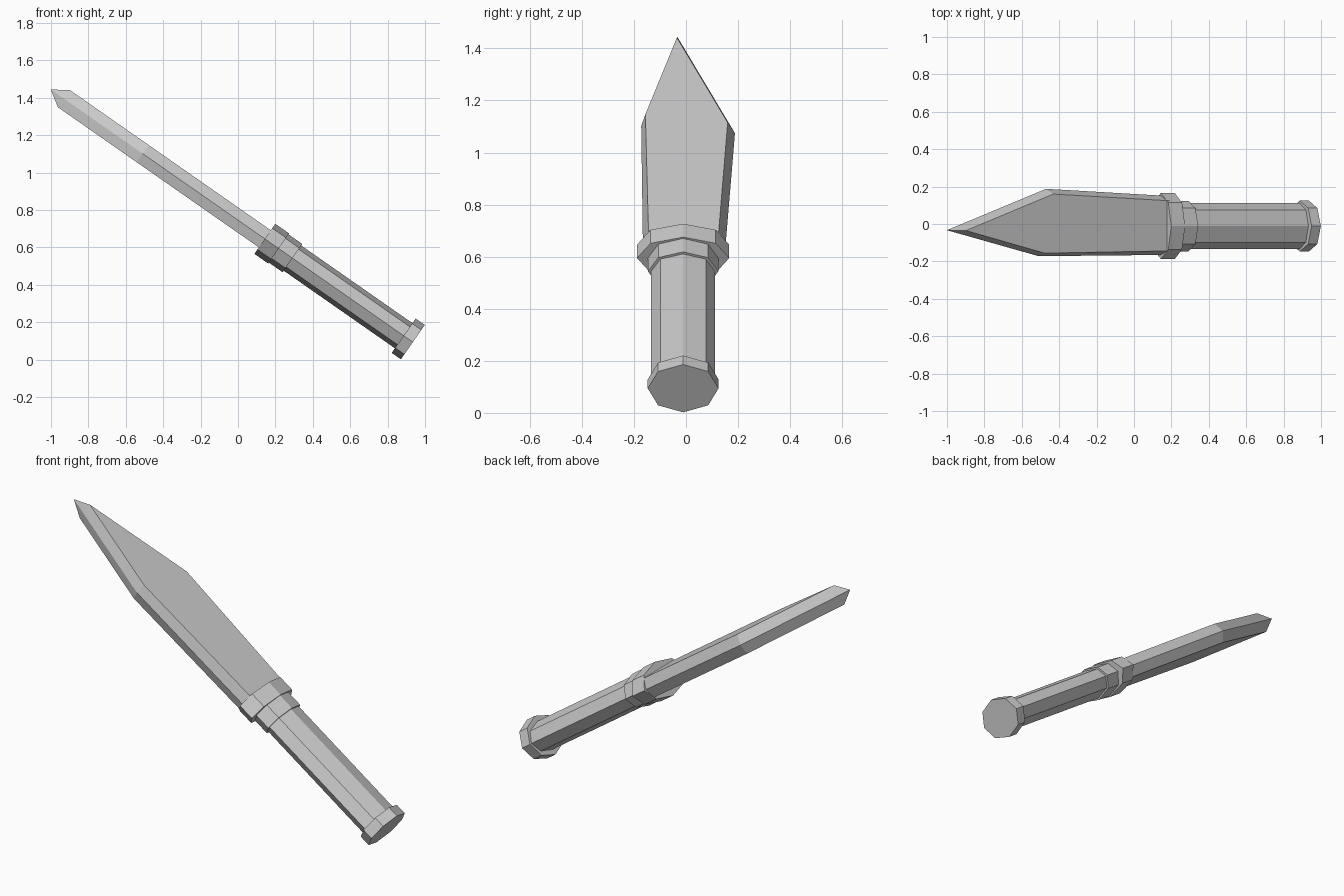
import bpy, bmesh, math
from mathutils import Vector

if "Cube" in bpy.data.objects:
    bpy.data.objects.remove(bpy.data.objects["Cube"])

# Knife axis: from pommel end up towards the tip
ANGLE = math.radians(34.9)
AXIS = Vector((-math.cos(ANGLE), 0, math.sin(ANGLE)))
SIDE = Vector((0, 1, 0))
UP = Vector((math.sin(ANGLE), 0, math.cos(ANGLE)))
ORIGIN = Vector((0.935, 0, 0.094))


def place(s, y, n):
    return ORIGIN + AXIS * s + SIDE * y + UP * n


def loft(name, rings, cap_ends):
    """Join matching closed rings of points with quads."""
    bm = bmesh.new()
    loops = [[bm.verts.new(place(*p)) for p in ring] for ring in rings]
    for a, b in zip(loops, loops[1:]):
        for i in range(len(a)):
            j = (i + 1) % len(a)
            bm.faces.new((a[i], a[j], b[j], b[i]))
    if cap_ends:
        bm.faces.new(loops[0])
        bm.faces.new(loops[-1])
    bmesh.ops.recalc_face_normals(bm, faces=bm.faces)
    mesh = bpy.data.meshes.new(name)
    bm.to_mesh(mesh)
    bm.free()
    obj = bpy.data.objects.new(name, mesh)
    bpy.context.collection.objects.link(obj)
    return obj


def octagon(s, ry, rn):
    return [(s, -0.011 + ry * math.cos(k * math.pi / 4), rn * math.sin(k * math.pi / 4))
            for k in range(8)]


# Octagonal, flattened handle parts: start, end, half width, half height
for name, s0, s1, ry, rn in (("pommel", 0.0, 0.06, 0.136, 0.112),
                             ("handle", 0.03, 0.9, 0.123, 0.082),
                             ("collar", 0.785, 0.9, 0.135, 0.092),
                             ("guard", 0.875, 0.965, 0.177, 0.098)):
    loft(name, [octagon(s0, ry, rn), octagon(s1, ry, rn)], True)

# Blade: flat face outline and wider middle edge outline
flat = [(0.9, 0.122), (1.705, 0.16), (2.275, -0.035), (1.76, -0.156), (0.9, -0.143)]
edge = [(0.9, 0.149), (1.713, 0.188), (2.36, -0.033), (1.762, -0.172), (0.9, -0.165)]
rings = [[(s, y, n) for s, y in outline]
         for outline, n in ((flat, -0.056), (edge, 0.0), (flat, 0.056))]
loft("blade", rings, True)
